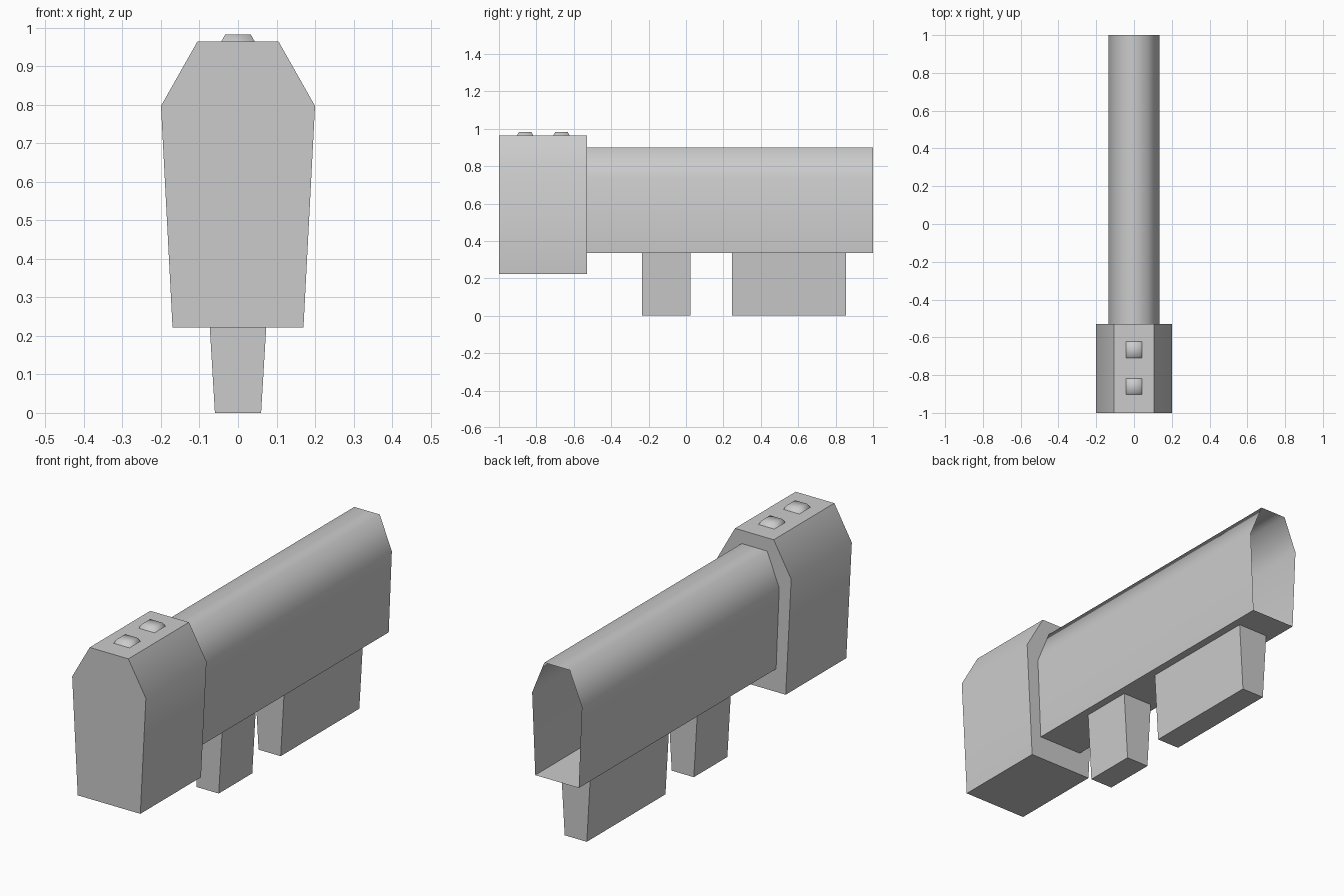
import bpy, bmesh
from math import radians

if "Cube" in bpy.data.objects:
    bpy.data.objects.remove(bpy.data.objects["Cube"])


def finish(name, bm, angle):
    bmesh.ops.recalc_face_normals(bm, faces=bm.faces)
    mesh = bpy.data.meshes.new(name)
    bm.to_mesh(mesh)
    bm.free()
    obj = bpy.data.objects.new(name, mesh)
    bpy.context.collection.objects.link(obj)
    bpy.ops.object.select_all(action='DESELECT')
    obj.select_set(True)
    bpy.context.view_layer.objects.active = obj
    if angle:
        bpy.ops.object.shade_smooth_by_angle(angle=radians(angle))
    return obj


def extrude_profile(name, half, y0, y1, angle=0, capped=True):
    """Mirror a half profile of (x, z) points and run it along y."""
    profile = half + [(-x, z) for x, z in reversed(half)]
    bm = bmesh.new()
    front, back = [[bm.verts.new((x, y, z)) for x, z in profile] for y in (y0, y1)]
    n = len(profile)
    for i in range(n):
        j = (i + 1) % n
        bm.faces.new((front[i], front[j], back[j], back[i]))
    if capped:
        bm.faces.new(front)
        bm.faces.new(back)
    return finish(name, bm, angle)


# Large closed head block with chamfered top
extrude_profile("head_block", [(0.17, 0.222), (0.20, 0.797), (0.105, 0.965)],
                -1.0, -0.53, 40)

# Long hollow body, open at the back end
extrude_profile("body_tube", [(0.118, 0.335), (0.135, 0.737), (0.069, 0.90)],
                -0.53, 1.0, 75, capped=False)

# Tapered supports under the body
for name, y0, y1 in (("front_support", -0.235, 0.025), ("rear_support", 0.245, 0.855)):
    extrude_profile(name, [(0.06, 0.0), (0.08, 0.335)], y0, y1)

# Soft-shaded buttons on top of the head
for name, y in (("front_button", -0.86), ("rear_button", -0.666)):
    bm = bmesh.new()
    bmesh.ops.create_cube(bm, size=1)
    for v in bm.verts:
        r = 0.033 if v.co.z > 0 else 0.043
        v.co = (2 * r * v.co.x, y + 2 * r * v.co.y, 0.983 if v.co.z > 0 else 0.965)
    bottom = [f for f in bm.faces if all(v.co.z < 0.97 for v in f.verts)]
    bmesh.ops.delete(bm, geom=bottom, context='FACES_ONLY')
    finish(name, bm, 180)
